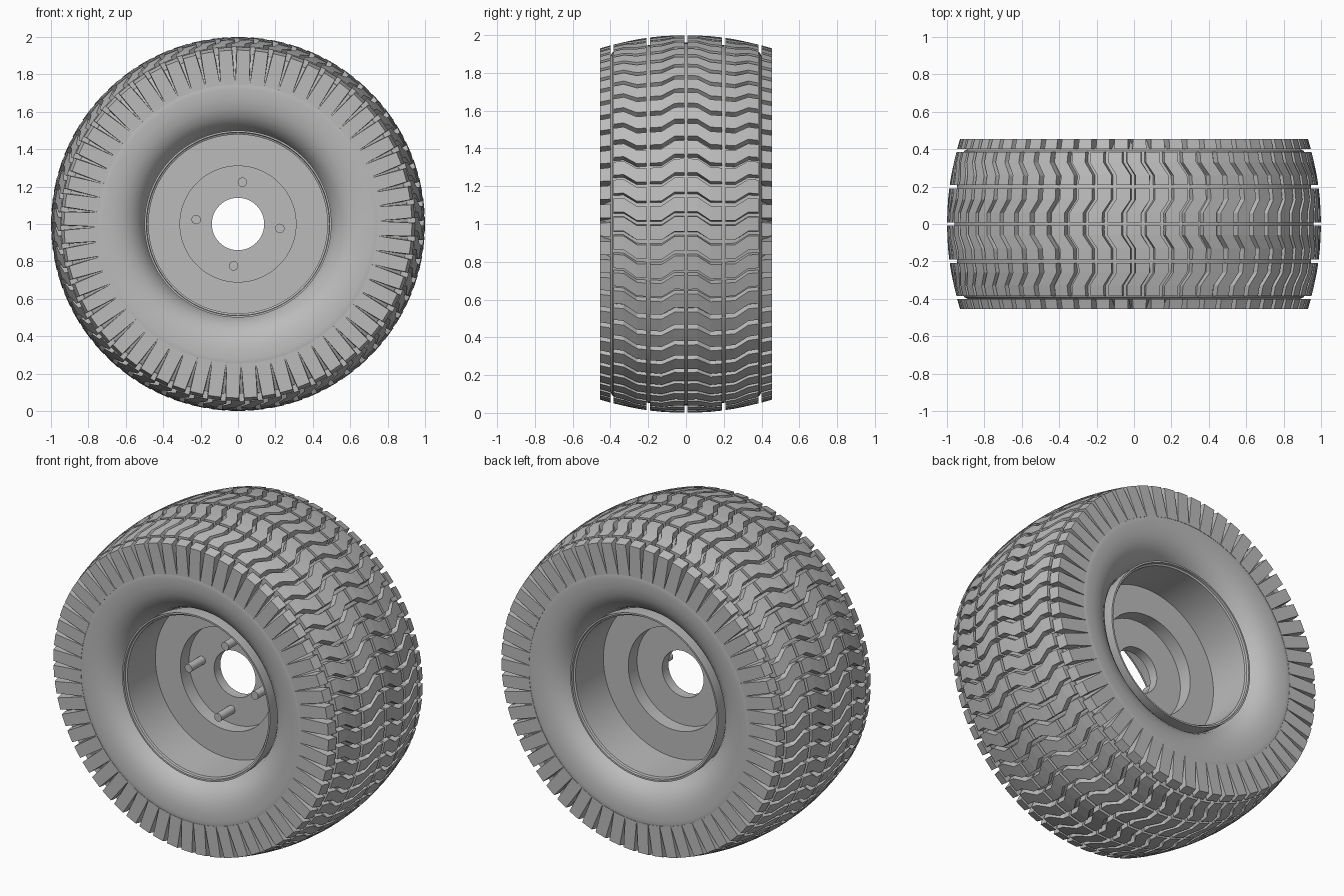
import bpy, bmesh
from math import sin, cos, pi, radians

cube = bpy.data.objects.get("Cube")
if cube:
    bpy.data.objects.remove(cube)

PITCHES = 60
PITCH = 2 * pi / PITCHES
HALF_WIDTH = 0.455

grey = bpy.data.materials.new("plain grey")
grey.use_nodes = True
grey.diffuse_color = (0.5, 0.5, 0.5, 1)
grey.node_tree.nodes["Principled BSDF"].inputs["Base Color"].default_value = (0.5, 0.5, 0.5, 1)


def polar(r, y, angle):
    """Point at radius r about the axle, angle measured from the top."""
    return (r * sin(angle), y, 1 + r * cos(angle))


def crown(y):
    """Outer radius of the tread across its width."""
    return 1 - 0.07 * (y / HALF_WIDTH) ** 2


def finish(name, bm, smooth=False):
    bmesh.ops.recalc_face_normals(bm, faces=bm.faces)
    mesh = bpy.data.meshes.new(name)
    bm.to_mesh(mesh)
    bm.free()
    mesh.materials.append(grey)
    obj = bpy.data.objects.new(name, mesh)
    bpy.context.collection.objects.link(obj)
    if smooth:
        bpy.ops.object.select_all(action='DESELECT')
        obj.select_set(True)
        bpy.context.view_layer.objects.active = obj
        bpy.ops.object.shade_smooth_by_angle(angle=radians(30))
    return obj


def skin(bm, rings, closed):
    """Join equal rings of points with quads; cap the ends if open."""
    rows = [[bm.verts.new(p) for p in ring] for ring in rings]
    n = len(rows[0])
    pairs = list(zip(rows, rows[1:]))
    if closed:
        pairs.append((rows[-1], rows[0]))
    else:
        bm.faces.new(rows[0])
        bm.faces.new(rows[-1])
    for a, b in pairs:
        for i in range(n):
            j = (i + 1) % n
            bm.faces.new((a[i], a[j], b[j], b[i]))


def lathe(name, half_profile, steps=120):
    """Spin a half profile, mirrored front to back, about the axle."""
    loop = half_profile + [(r, -y) for r, y in reversed(half_profile)]
    bm = bmesh.new()
    skin(bm, [[polar(r, y, 2 * pi * k / steps) for r, y in loop]
              for k in range(steps)], True)
    return finish(name, bm, True)


# Tyre body: bead, dished sidewall, shoulder and groove floor
floor = [(crown(y) - 0.04, y) for y in (0.39, 0.3, 0.2, 0.1, 0.03)]
lathe("tyre_body", [(0.485, 0.27), (0.5, 0.32), (0.515, 0.355), (0.54, 0.39),
                    (0.575, 0.42), (0.62, 0.441), (0.67, 0.451), (0.72, 0.454),
                    (0.745, 0.453), (0.82, 0.432), (0.88, 0.405)] + floor)

# Wheel rim: lip, barrel, disc and recessed hub plate with a centre hole
lathe("wheel_rim", [(0.14, 0.03), (0.31, 0.03), (0.31, 0.115), (0.478, 0.115),
                    (0.478, 0.385), (0.488, 0.39), (0.49, 0.405), (0.5, 0.405),
                    (0.5, 0.34), (0.49, 0.28)])

# Tread blocks: Z-shaped bricks that together form zigzag rows
COLUMNS = [[(0.009, 0), (0.06, 0), (0.13, 0.45), (0.191, 0.45)],
           [(0.209, 0.45), (0.26, 0.45), (0.33, 0), (0.384, 0)]]
bm = bmesh.new()
for k in range(PITCHES):
    for side in (-1, 1):
        for column in COLUMNS:
            rings = []
            for y, shift in column:
                mid = (k + shift) * PITCH
                top, base = crown(y), crown(y) - 0.05
                rings.append([polar(r, side * y, mid + w * PITCH) for r, w in
                              ((base, -0.42), (top, -0.37), (top, 0.37), (base, 0.42))])
            skin(bm, rings, False)
finish("tread_blocks", bm)

# Shoulder lugs: wrap over the edge and fade into the sidewall
SECTION = [(crown(0.4), 0.4, 0.37), (0.93, HALF_WIDTH, 0.36),
           (0.745, HALF_WIDTH, 0.49), (0.745, 0.445, 0.49),
           (0.88, 0.4, 0.42)]
bm = bmesh.new()
for k in range(PITCHES):
    for side in (-1, 1):
        mid = (k + 0.3) * PITCH
        skin(bm, [[polar(r, side * y, mid + s * w * PITCH) for r, y, w in SECTION]
                  for s in (-1, 1)], False)
finish("shoulder_lugs", bm)

# Wheel studs on the front of the hub plate
for k in range(4):
    bm = bmesh.new()
    cx, _, cz = polar(0.225, 0, radians(6) + k * pi / 2)
    skin(bm, [[(cx + 0.025 * cos(a), y, cz + 0.025 * sin(a))
               for a in (2 * pi * i / 24 for i in range(24))]
              for y in (-0.16, -0.02)], False)
    finish(f"wheel_stud_{k + 1}", bm, True)
